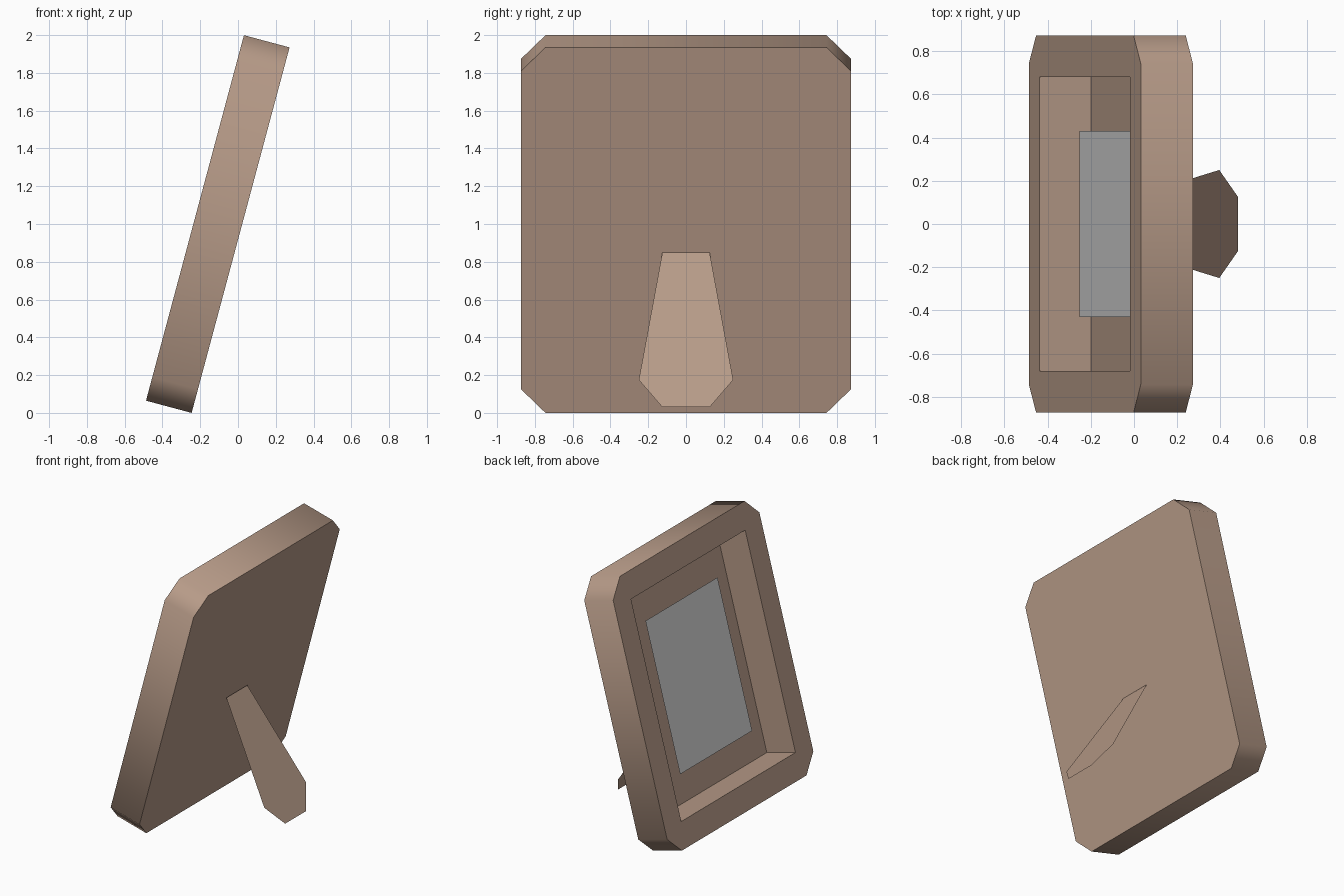
import bpy
import bmesh
from math import radians, sin, cos
from mathutils import Matrix, Vector

cube = bpy.data.objects.get("Cube")
if cube:
    bpy.data.objects.remove(cube, do_unlink=True)

WIDTH, HEIGHT, DEPTH, CHAMFER = 1.746, 2.003, 0.25, 0.129
LEAN = radians(15)


def material(name, rgb):
    mat = bpy.data.materials.new(name)
    mat.use_nodes = True
    color = (*rgb, 1)
    mat.diffuse_color = color
    mat.node_tree.nodes["Principled BSDF"].inputs["Base Color"].default_value = color
    return mat


def finish(bm, name, mat, matrix=None):
    mesh = bpy.data.meshes.new(name)
    bm.to_mesh(mesh)
    bm.free()
    obj = bpy.data.objects.new(name, mesh)
    bpy.context.collection.objects.link(obj)
    mesh.materials.append(mat)
    if matrix:
        obj.matrix_world = matrix
    return obj


def flat_panel(name, points, mat, matrix=None):
    bm = bmesh.new()
    bm.faces.new([bm.verts.new(p) for p in points])
    return finish(bm, name, mat, matrix)


def rectangle(half_w, half_h, z):
    mid = HEIGHT / 2
    return [(sx * half_w, mid + sy * half_h, z)
            for sx, sy in ((1, 1), (-1, 1), (-1, -1), (1, -1))]


def octagon(z):
    # Rectangle with each corner cut off, two points per corner
    points = []
    for i, (x, y, _) in enumerate(rectangle(WIDTH / 2, HEIGHT / 2, z)):
        dx = CHAMFER if x < 0 else -CHAMFER
        dy = CHAMFER if y < HEIGHT / 2 else -CHAMFER
        pair = [(x, y + dy, z), (x + dx, y, z)]
        points += pair if i % 2 == 0 else pair[::-1]
    return points


wood = material("brown wood", (0.47, 0.325, 0.245))
grey = material("grey picture", (0.64, 0.64, 0.64))

# Leaning space: x across, y up the frame, z from the front towards the back
lean = Matrix(((0, sin(LEAN), cos(LEAN), -0.487),
               (1, 0, 0, 0),
               (0, cos(LEAN), -sin(LEAN), DEPTH * sin(LEAN)),
               (0, 0, 0, 1)))

# Frame with a deep recess and a thin back
bm = bmesh.new()
front, back, lip, floor = [
    [bm.verts.new(p) for p in ring]
    for ring in (octagon(0), octagon(DEPTH),
                 rectangle(0.682, 0.812, 0), rectangle(0.682, 0.812, DEPTH - 0.002))]
for i in range(8):
    j = (i + 1) % 8
    bm.faces.new((front[i], front[j], back[j], back[i]))
for i in range(4):
    j = (i + 1) % 4
    bm.faces.new((front[2 * i], front[2 * i + 1], lip[i]))
    bm.faces.new((front[2 * i + 1], front[2 * j], lip[j], lip[i]))
    bm.faces.new((lip[i], lip[j], floor[j], floor[i]))
bm.faces.new(back)
bm.faces.new(floor)
bmesh.ops.recalc_face_normals(bm, faces=bm.faces)
frame = finish(bm, "frame", wood, lean)
bpy.context.view_layer.objects.active = frame
frame.select_set(True)
bpy.ops.object.shade_smooth_by_angle(angle=radians(60))

# Picture sheet, half way into the recess and facing the front
flat_panel("picture", rectangle(0.43, 0.56, DEPTH / 2)[::-1], grey, lean)

# Flat rear stand with a pointed foot
half = [(-0.01, 0.125, 0.85), (0.395, 0.25, 0.175), (0.482, 0.125, 0.03)]
outline = [Vector((x, -y, z)) for x, y, z in half] + [Vector(p) for p in half[::-1]]
flat_panel("rear_stand", outline, wood)
